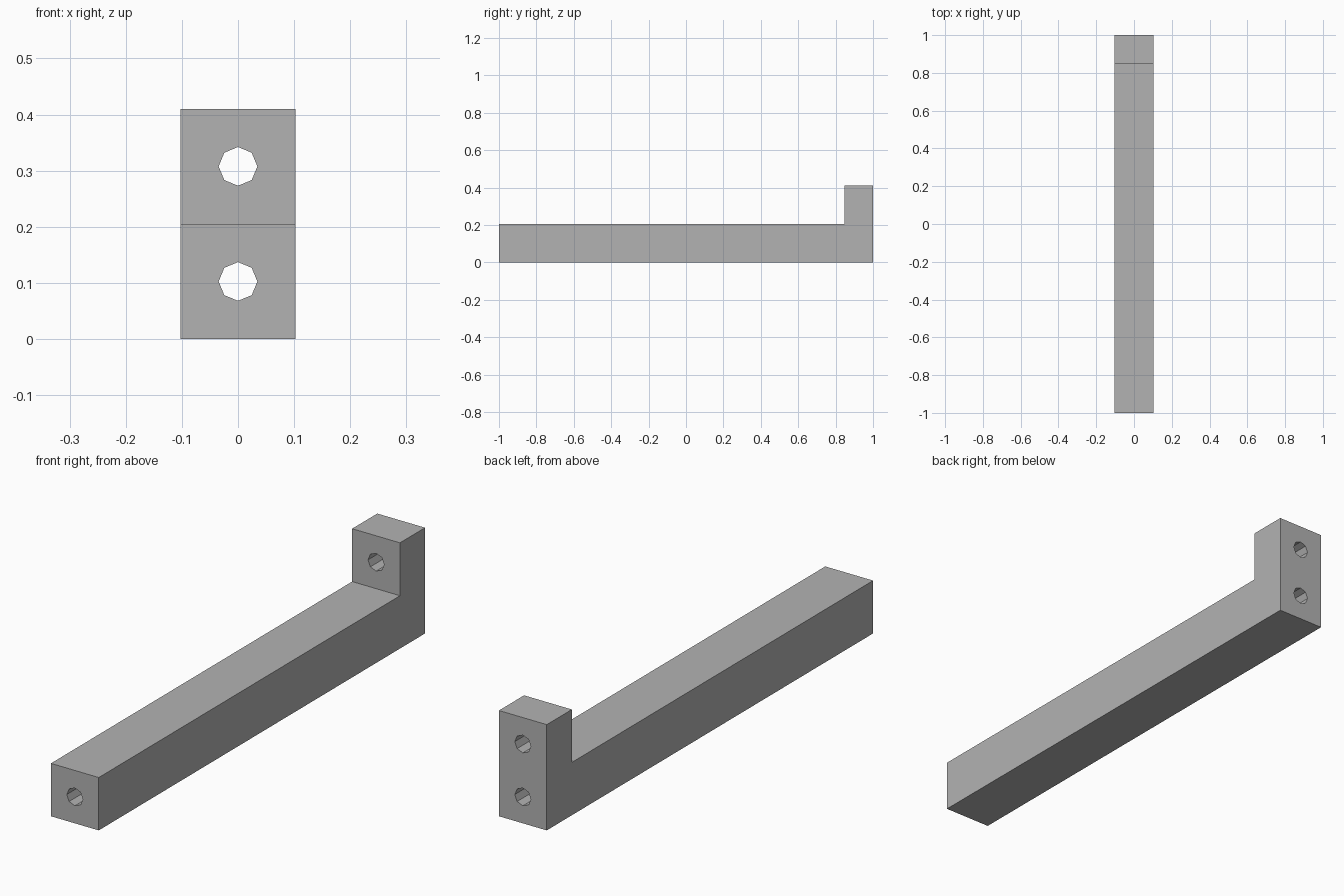
import bpy
import bmesh
from math import radians
from mathutils import Matrix

cube = bpy.data.objects.get("Cube")
if cube:
    bpy.data.objects.remove(cube, do_unlink=True)

UNIT = 2 / 9.75          # width of the square bar
FLANGE = 0.75 * UNIT     # depth of the upright end
HOLE_RADIUS = 0.0345

grey = bpy.data.materials.new("plain grey")
grey.use_nodes = True
grey.diffuse_color = (0.45, 0.45, 0.45, 1)
grey.node_tree.nodes["Principled BSDF"].inputs["Base Color"].default_value = grey.diffuse_color


def add_object(name, bm):
    bmesh.ops.recalc_face_normals(bm, faces=bm.faces)
    mesh = bpy.data.meshes.new(name)
    bm.to_mesh(mesh)
    bm.free()
    mesh.materials.append(grey)
    obj = bpy.data.objects.new(name, mesh)
    bpy.context.collection.objects.link(obj)
    return obj


# L-shaped bar: side profile extruded across the width
bm = bmesh.new()
profile = [(-1, 0), (1, 0), (1, 2 * UNIT), (1 - FLANGE, 2 * UNIT), (1 - FLANGE, UNIT), (-1, UNIT)]
side = bm.faces.new([bm.verts.new((-UNIT / 2, y, z)) for y, z in profile])
extruded = bmesh.ops.extrude_face_region(bm, geom=[side])["geom"]
bmesh.ops.translate(bm, vec=(UNIT, 0, 0),
                    verts=[v for v in extruded if isinstance(v, bmesh.types.BMVert)])
bar = add_object("bracket_bar", bm)

# Eight-sided holes: one along the bar, one through the upright end
for name, height in (("bar_hole_cutter", 0.5), ("upright_hole_cutter", 1.5)):
    bm = bmesh.new()
    bmesh.ops.create_cone(bm, cap_ends=True, segments=8, radius1=HOLE_RADIUS,
                          radius2=HOLE_RADIUS, depth=2.4,
                          matrix=Matrix.Translation((0, 0, height * UNIT))
                          @ Matrix.Rotation(radians(90), 4, "X"))
    cutter = add_object(name, bm)
    cutter.hide_render = True
    cutter.hide_set(True)
    cut = bar.modifiers.new(name, "BOOLEAN")
    cut.operation = "DIFFERENCE"
    cut.solver = "EXACT"
    cut.object = cutter
